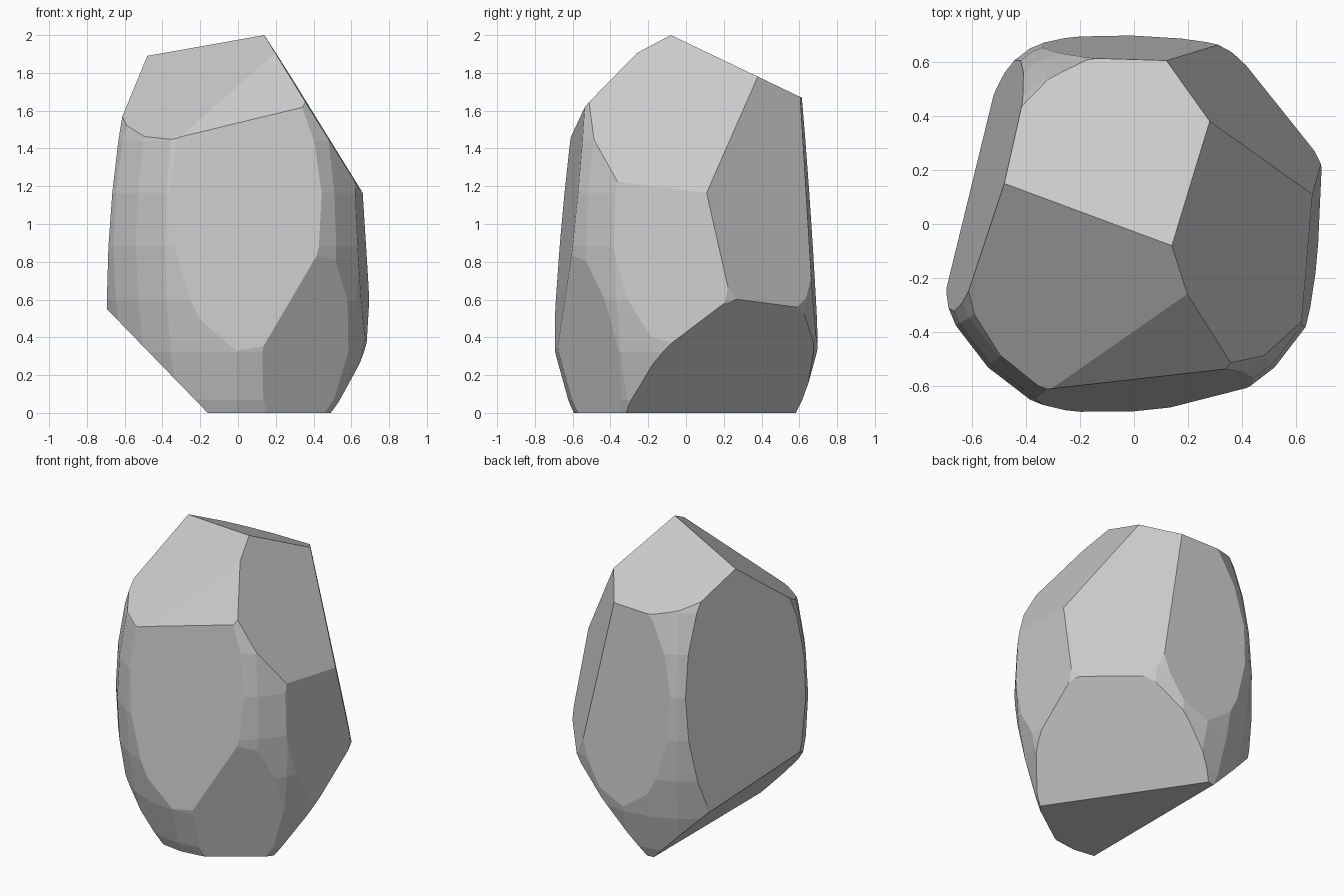
import bpy, bmesh
from mathutils import Vector, Matrix

if "Cube" in bpy.data.objects:
    bpy.data.objects.remove(bpy.data.objects["Cube"])

# Stretched round body of the boulder
bm = bmesh.new()
bmesh.ops.create_uvsphere(
    bm, u_segments=24, v_segments=16, radius=1.0,
    matrix=Matrix.Translation((-0.01, 0, 0.88)) @ Matrix.Diagonal((0.75, 0.75, 1.46, 1)))

# Chisel cuts: outward normal, point on the cut
cuts = [
    ((0, 0, -1), (0, 0, 0)),                             # flat base
    ((0, 0.478, 1), (0.14, -0.08, 2.0)),                 # top back
    ((-0.423, -0.662, 1), (0.14, -0.08, 2.0)),           # top front left
    ((-0.118, -1.10, 1), (0.20, -0.26, 1.905)),          # top front
    ((1.61, -0.012, 1), (0.14, -0.08, 2.0)),             # top right
    ((0.167, 0.139, 0.042), (0.28, 0.38, 1.78)),         # back right
    ((0.03, 1, 0.067), (0.12, 0.605, 1.67)),             # back
    ((-1, 0.265, 0.083), (-0.48, 0.15, 1.89)),           # left
    ((-1.03, 0, -1), (-0.16, 0, 0)),                     # lower left
    ((0.83, 0.56, -0.79), (0.191, 0.129, 0)),            # lower back right
    ((0.214, -0.304, -0.08), (0.44, -0.60, 0.87)),       # lower front right
    ((0.089, -1, 0.098), (-0.33, -0.612, 1.455)),        # front
    ((1, -0.08, 0.045), (0.66, 0.11, 1.17)),             # right
]
for normal, point in cuts:
    geom = bm.verts[:] + bm.edges[:] + bm.faces[:]
    res = bmesh.ops.bisect_plane(bm, geom=geom, dist=1e-5, plane_co=Vector(point),
                                 plane_no=Vector(normal).normalized(), clear_outer=True)
    rim = [e for e in bm.edges if e.is_boundary]
    bmesh.ops.holes_fill(bm, edges=rim, sides=0)
bmesh.ops.remove_doubles(bm, verts=bm.verts[:], dist=0.0005)
bmesh.ops.recalc_face_normals(bm, faces=bm.faces[:])

mesh = bpy.data.meshes.new("boulder")
bm.to_mesh(mesh)
bm.free()
boulder = bpy.data.objects.new("boulder", mesh)
bpy.context.collection.objects.link(boulder)
